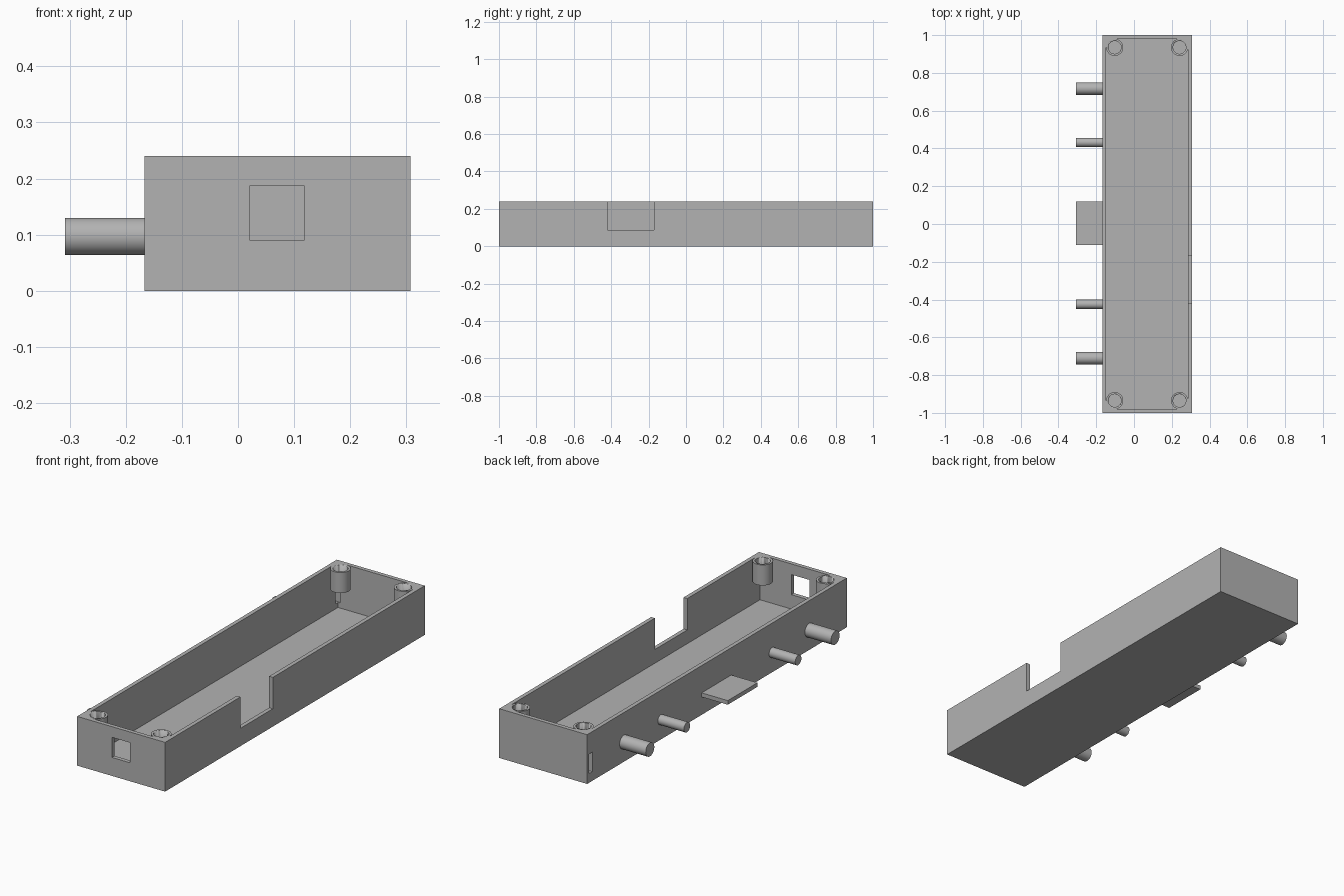
import bpy
from math import pi
from mathutils import Vector

old = bpy.data.objects.get("Cube")
if old:
    bpy.data.objects.remove(old, do_unlink=True)

grey = bpy.data.materials.new("plain grey")
grey.use_nodes = True
colour = (0.45, 0.45, 0.45, 1)
grey.diffuse_color = colour
grey.node_tree.nodes["Principled BSDF"].inputs["Base Color"].default_value = colour

# Main dimensions
X0, X1, Y, H, WALL = -0.167, 0.307, 1.0, 0.24, 0.02
PEG_Z, PEG_END = 0.097, -0.308


def finish(name):
    ob = bpy.context.object
    ob.name = name
    ob.data.materials.append(grey)
    return ob


def box(name, lo, hi):
    lo, hi = Vector(lo), Vector(hi)
    bpy.ops.mesh.primitive_cube_add(size=1, location=(lo + hi) / 2)
    ob = finish(name)
    ob.scale = hi - lo
    bpy.ops.object.transform_apply(location=False, rotation=False, scale=True)
    return ob


def cylinder(name, radius, depth, location, rotation=(0, 0, 0)):
    bpy.ops.mesh.primitive_cylinder_add(vertices=48, radius=radius, depth=depth,
                                        location=location, rotation=rotation)
    ob = finish(name)
    bpy.ops.object.shade_smooth_by_angle()
    return ob


def cut(target, cutter):
    bpy.ops.object.select_all(action='DESELECT')
    bpy.context.view_layer.objects.active = target
    target.select_set(True)
    mod = target.modifiers.new("cut", 'BOOLEAN')
    mod.operation, mod.solver, mod.object = 'DIFFERENCE', 'EXACT', cutter
    bpy.ops.object.modifier_apply(modifier=mod.name)
    bpy.data.objects.remove(cutter, do_unlink=True)


# Open tray with front window, side notch and narrow corner slot
tray = box("tray", (X0, -Y, 0), (X1, Y, H))
cut(tray, box("cavity", (X0 + WALL, -Y + WALL, WALL), (X1 - WALL, Y - WALL, H + 0.1)))
cut(tray, box("front_window", (0.021, -Y - 0.05, 0.09), (0.118, -Y + 0.05, 0.188)))
cut(tray, box("side_notch", (X1 - 0.05, -0.42, 0.087), (X1 + 0.05, -0.17, H + 0.1)))
cut(tray, box("corner_slot", (X0 - 0.05, 0.96, 0.045), (X0 + 0.03, 0.985, 0.14)))

# Hollow screw bosses hanging in the corners, with the corner gap filled
BOSS_BOTTOM = 0.14
depth, mid = H - BOSS_BOTTOM, (H + BOSS_BOTTOM) / 2
for side, x, wall_x in (("right", -0.102, X0 + WALL), ("left", 0.241, X1 - WALL)):
    for end, sign in (("front", -1), ("back", 1)):
        y, wall_y = sign * 0.935, sign * (Y - WALL)
        boss = cylinder(f"{end}_{side}_boss", 0.045, depth, (x, y, mid))
        cut(boss, cylinder("hole", 0.034, depth * 2, (x, y, mid)))
        web = box(f"{end}_{side}_boss_web",
                  (min(x, wall_x), min(y, wall_y), BOSS_BOTTOM),
                  (max(x, wall_x), max(y, wall_y), H))
        cut(web, cylinder("web_hole", 0.042, depth * 2, (x, y, mid)))

# Round pegs and flat tab along the right side
for name, y, radius in (("front_large_peg", -0.71, 0.033), ("front_small_peg", -0.425, 0.024),
                        ("back_small_peg", 0.432, 0.024), ("back_large_peg", 0.717, 0.033)):
    inner = X0 + WALL / 2
    cylinder(name, radius, inner - PEG_END, ((inner + PEG_END) / 2, y, PEG_Z), (0, pi / 2, 0))
box("side_tab", (PEG_END, -0.11, PEG_Z - 0.01), (X0 + WALL / 2, 0.118, PEG_Z + 0.01))
